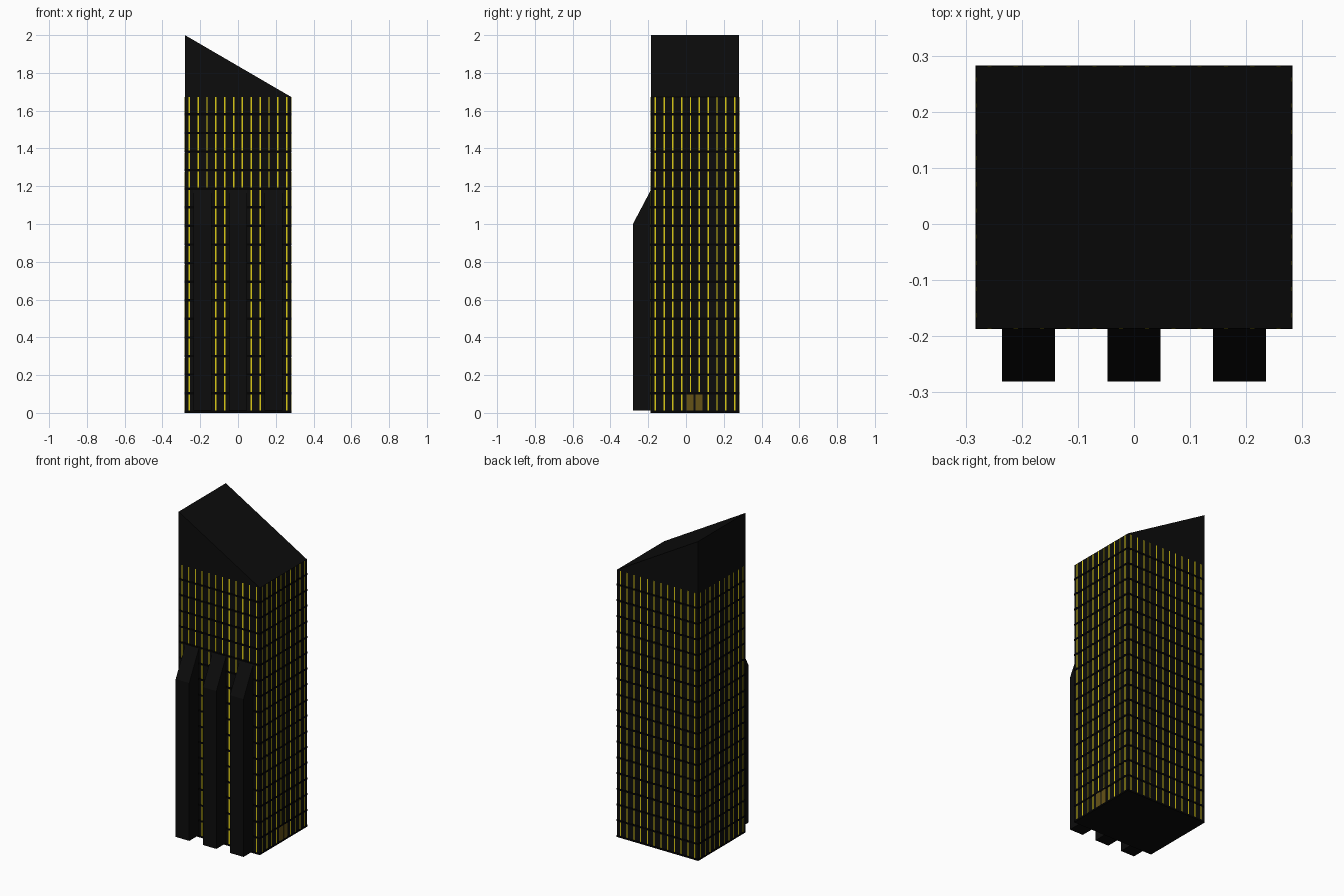
import bpy, bmesh
from mathutils import Vector

if "Cube" in bpy.data.objects:
    bpy.data.objects.remove(bpy.data.objects["Cube"])

# overall sizes
X, Y0, Y1 = 0.281, -0.186, 0.281
LOW, HIGH, FLOORS = 1.673, 2.0, 17
STOREY, SLAB = LOW / 17, 0.012


def material(name, rgb):
    m = bpy.data.materials.new(name)
    m.diffuse_color = (*rgb, 1)
    m.use_nodes = True
    m.node_tree.nodes["Principled BSDF"].inputs["Base Color"].default_value = m.diffuse_color
    return m


WALL = material("charcoal wall", (0.0036, 0.0036, 0.0036))
BAND = material("black floor band", (0.0005, 0.0005, 0.0005))
LIGHT = material("yellow window", (0.72, 0.60, 0.008))
DOOR = material("bronze door", (0.13, 0.085, 0.008))


def finish(bm, name, mat):
    bmesh.ops.recalc_face_normals(bm, faces=bm.faces)
    me = bpy.data.meshes.new(name)
    bm.to_mesh(me)
    bm.free()
    me.materials.append(mat)
    ob = bpy.data.objects.new(name, me)
    bpy.context.collection.objects.link(ob)
    return ob


def prism(name, profile, offset, mat):
    """Extrude a closed profile of 3D points along an offset."""
    bm = bmesh.new()
    face = bm.faces.new([bm.verts.new(p) for p in profile])
    ext = bmesh.ops.extrude_face_region(bm, geom=[face])["geom"]
    bmesh.ops.translate(bm, vec=Vector(offset),
                        verts=[g for g in ext if isinstance(g, bmesh.types.BMVert)])
    return finish(bm, name, mat)


def add_plate(bm, lo, hi):
    vs = bmesh.ops.create_cube(bm, size=1)["verts"]
    for v in vs:
        v.co = Vector([lo[i] if v.co[i] < 0 else hi[i] for i in range(3)])


# tower with slanted roof
prism("tower", [(-X, Y0, 0), (X, Y0, 0), (X, Y0, LOW), (-X, Y0, HIGH)],
      (0, Y1 - Y0, 0), WALL)

# three front piers with sloped tops
for i, x in enumerate((-0.188, 0, 0.188)):
    a = x - 0.047
    prism(f"pier_{i + 1}", [(a, -0.281, SLAB), (a, Y0, SLAB), (a, Y0, 1.18), (a, -0.281, 1.0)],
          (0.094, 0, 0), WALL)

# thin dark bands at every floor line: four strips per floor
bm = bmesh.new()
t = 0.0015
for k in range(FLOORS):
    z0, z1 = k * STOREY, k * STOREY + SLAB
    for y, s in ((Y0, -1), (Y1, 1)):
        add_plate(bm, (-X - t, min(y, y + s * t), z0), (X + t, max(y, y + s * t), z1))
    for s in (-1, 1):
        x = s * X
        add_plate(bm, (min(x, x + s * t), Y0, z0), (max(x, x + s * t), Y1, z1))
finish(bm, "floor_bands", BAND)

# narrow lit windows on all four sides
bm = bmesh.new()
w, d = 0.0036, 0.001
for k in range(FLOORS):
    z0, z1 = k * STOREY + SLAB, (k + 1) * STOREY - 0.001
    for i in range(12):
        x = -X + 2 * X * (i + 0.5) / 12
        behind_pier = i % 4 in (1, 2) and z1 < 1.18
        if not behind_pier:
            add_plate(bm, (x - w, Y0 - d, z0), (x + w, Y0, z1))
        add_plate(bm, (x - w, Y1, z0), (x + w, Y1 + d, z1))
    for i in range(10):
        y = Y0 + (Y1 - Y0) * (i + 0.5) / 10
        add_plate(bm, (-X - d, y - w, z0), (-X, y + w, z1))
        if k or i not in (4, 5):          # doorway takes this place
            add_plate(bm, (X, y - w, z0), (X + d, y + w, z1))
finish(bm, "windows", LIGHT)

# double door on the right side
bm = bmesh.new()
for y in (0.003, 0.05):
    add_plate(bm, (X, y, SLAB), (X + d, y + 0.038, STOREY))
finish(bm, "double_door", DOOR)
